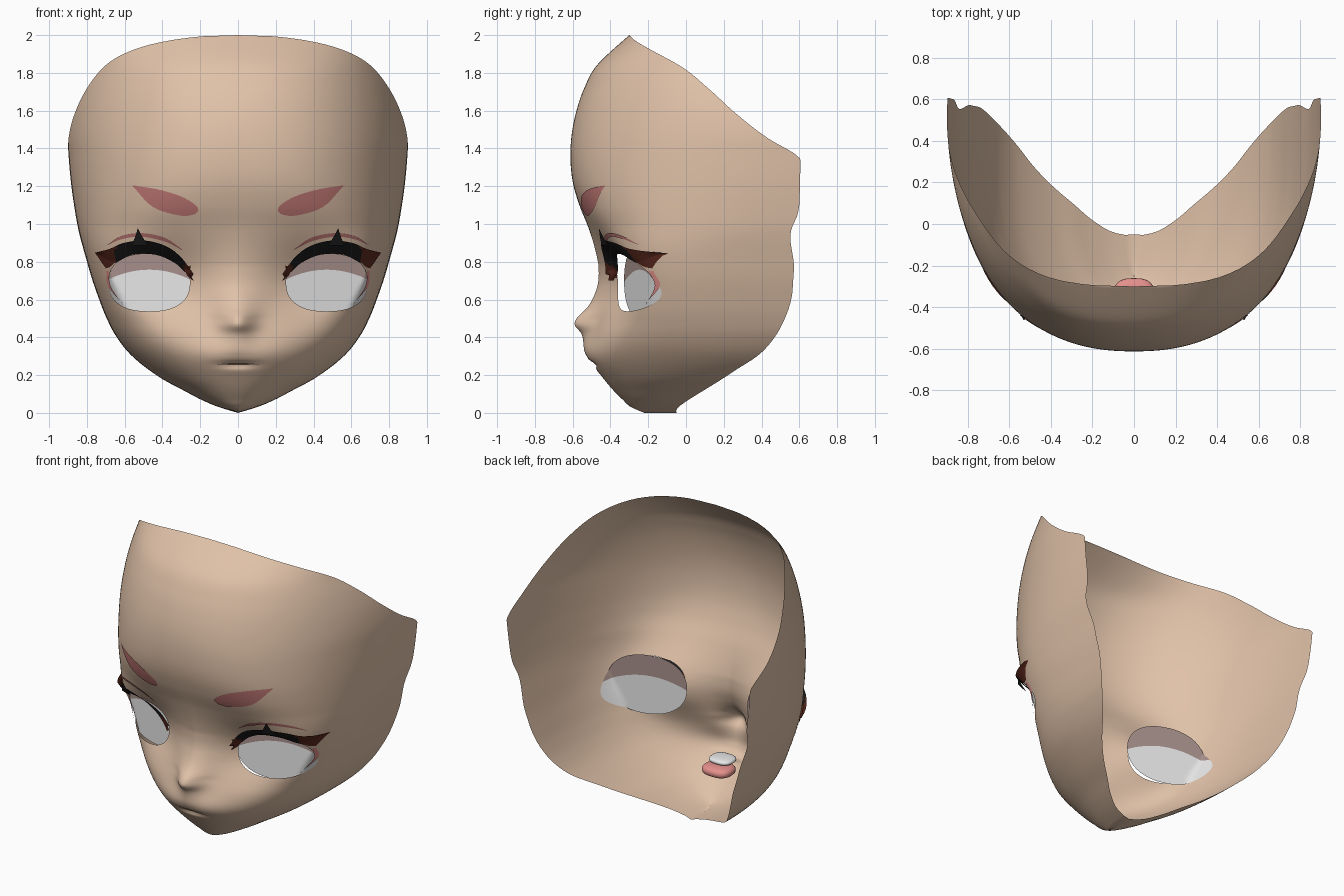
import bpy, bmesh, math

if "Cube" in bpy.data.objects:
    bpy.data.objects.remove(bpy.data.objects["Cube"])

# ---------- colours ----------
def mat(name, r, g, b):
    m = bpy.data.materials.new(name)
    m.diffuse_color = (r, g, b, 1)
    m.use_nodes = True
    m.node_tree.nodes["Principled BSDF"].inputs["Base Color"].default_value = m.diffuse_color
    return m

SKIN = mat("skin", .75, .54, .395)
BROW = mat("brow_rose", .53, .19, .18)
WHITE = mat("eye_white", .9, .9, .9)
SHADE = mat("eye_shade", .38, .275, .255)
BLACK = mat("lash_black", .012, .012, .012)
RED = mat("lash_dark_red", .11, .022, .013)
PINK = mat("mouth_pink", .78, .28, .26)
LINE = mat("lip_line", .2, .12, .085)

# ---------- head surface: height, centre front y, half width, section centre y ----------
FACE = [(0, -.22, 0, -.06), (.03, -.29, .1, -.04), (.07, -.335, .195, .015),
        (.12, -.385, .29, .095), (.17, -.425, .385, .175), (.23, -.46, .475, .265),
        (.3, -.485, .56, .37), (.41, -.495, .648, .465), (.5, -.485, .695, .51),
        (.62, -.468, .742, .548), (.7, -.465, .77, .558), (.82, -.478, .805, .572),
        (.97, -.515, .845, .587), (1.1, -.565, .868, .6), (1.2, -.595, .882, .603),
        (1.35, -.612, .896, .608), (1.45, -.608, .902, .615), (1.58, -.585, .892, .62),
        (1.716, -.54, .86, .61), (1.83, -.48, .82, .58), (1.93, -.38, .79, .51),
        (1.965, -.34, .775, .46), (2, -.30, .75, .40)]
# height and y of the open rim
RIM = [(0, .62), (.8, .565), (.97, .557), (1.05, .59), (1.1, .6), (1.34, .61), (1.36, .59),
       (1.45, .44), (1.58, .27), (1.716, .12), (1.83, -.02), (1.93, -.20), (1.965, -.26),
       (1.987, -.288), (2, -.30)]
# height and squareness of the section
ROUND = [(0, 2.1), (.2, 2.25), (.4, 2.8), (.62, 3.4), (.82, 3.4), (1.0, 2.9), (1.2, 2.5), (1.4, 2.3), (2, 2.3)]
NOSE = [(0, 0), (.3, .0), (.38, .03), (.42, .055), (.47, .105), (.5, .10), (.55, .06), (.65, .02), (.78, 0), (2, 0)]

def hermite(t, c, v):
    """smooth table lookup"""
    i = 0
    while i < len(t) - 2 and v > t[i + 1][0]:
        i += 1
    def seg(j):
        j = max(0, min(len(t) - 2, j))
        h = t[j + 1][0] - t[j][0]
        return h, (t[j + 1][c] - t[j][c]) / h
    (h0, s0), (h, s), (h2, s2) = seg(i - 1), seg(i), seg(i + 1)
    m0 = (s0 * h + s * h0) / (h + h0)
    m1 = (s * h2 + s2 * h) / (h + h2)
    u = (v - t[i][0]) / h
    return (t[i][c] * (2*u**3 - 3*u*u + 1) + m0 * h * (u**3 - 2*u*u + u)
            + t[i + 1][c] * (3*u*u - 2*u**3) + m1 * h * (u**3 - u*u))

cache = {}
def row(z):
    if z not in cache:
        yf, w, yc = (hermite(FACE, c, z) for c in (1, 2, 3))
        n = hermite(ROUND, 1, z)
        k = (yc - min(yc, hermite(RIM, 1, z))) / (yc - yf)
        xe = w * max(0, 1 - k**n) ** (1 / n)
        cache[z] = (yf, xe, max(w, 1e-5), yc, n, max(0, hermite(NOSE, 1, z)))
    return cache[z]

def bump(x, z, cx, cz, sx, sz):
    return math.exp(-.5 * (((x - cx) / sx)**2 + ((z - cz) / sz)**2))

def surf(x, z):
    x = abs(x)
    yf, xe, w, yc, n, nose = row(z)
    y = yc - (yc - yf) * max(0, 1 - min(1, x / w)**n) ** (1 / n)
    y += .13 * bump(x, z, .38, .68, .17, .17)                      # eye sockets
    y -= nose * math.exp(-.5 * (x / (.06 + .25 * max(0, z - .5)))**2)
    y -= .042 * bump(x, z, 0, .31, .16, .06)                       # muzzle
    y += .025 * bump(x, z, 0, .256, .07, .012)                     # lip crease
    return y

# ---------- helpers ----------
def finish(bm, name, mats):
    me = bpy.data.meshes.new(name)
    bm.to_mesh(me)
    bm.free()
    for m in mats:
        me.materials.append(m)
    for p in me.polygons:
        p.use_smooth = True
    ob = bpy.data.objects.new(name, me)
    bpy.context.collection.objects.link(ob)
    return ob

def grid(bm, rows):
    vs = [[bm.verts.new(p) for p in r] for r in rows]
    for a, b in zip(vs, vs[1:]):
        for j in range(len(a) - 1):
            bm.faces.new((a[j], a[j + 1], b[j + 1], b[j]))

def curve(pts, n=24):
    t = [(i, *p) for i, p in enumerate(pts)]
    us = [i * (len(pts) - 1) / n for i in range(n + 1)]
    return [(hermite(t, 1, u), hermite(t, 2, u)) for u in us]

def ribbon(name, top, low, lift_top, lift_low, mats, rule=None, sides=(1, -1), steps=6, base=surf):
    """sheet between two x,z curves, draped on the face and lifted forward"""
    bm = bmesh.new()
    for s in sides:
        rows = []
        for k in range(steps + 1):
            f = k / steps
            r = []
            for (xa, za), (xb, zb) in zip(top, low):
                x, z = xb + (xa - xb) * f, zb + (za - zb) * f
                r.append((s * x, base(x, z) - lift_low - (lift_top - lift_low) * f, z))
            rows.append(r if s > 0 else r[::-1])
        grid(bm, rows)
    bmesh.ops.remove_doubles(bm, verts=bm.verts, dist=1e-5)
    if rule:
        for f in bm.faces:
            f.material_index = rule(f.calc_center_median())
    return finish(bm, name, mats)

# ---------- head shell with eye openings ----------
EX, EZ, EA, EB, EP = .47, .69, .215, .152, 2.4
def eye_radius(x, z):
    return (abs((abs(x) - EX) / EA)**EP + abs((z - EZ) / EB)**EP) ** (1 / EP)

COLS = 64
rows = []
for z in [i / 80 for i in range(160)] + [1.994, 2.0]:
    xe = row(z)[1]
    xs = [xe * math.sin(j / COLS * math.pi / 2) for j in range(-COLS, COLS + 1)]
    r = [(x, surf(x, z), z) for x in xs]
    if z == 0:   # chin underside runs back along the centre line
        r = [(0, -.22 + .17 * abs(j / COLS), 0) for j in range(-COLS, COLS + 1)]
    rows.append(r)
bm = bmesh.new()
grid(bm, rows)
bmesh.ops.remove_doubles(bm, verts=bm.verts, dist=1e-5)
hole = []
for f in bm.faces:
    c = f.calc_center_median()
    if eye_radius(c.x, c.z) < 1:
        hole.append(f)
bmesh.ops.delete(bm, geom=hole, context='FACES')
for v in bm.verts:
    r = eye_radius(v.co.x, v.co.z)
    if v.is_boundary and .7 < r < 1.25:
        s = 1 if v.co.x > 0 else -1
        x, z = EX + (abs(v.co.x) - EX) / r, EZ + (v.co.z - EZ) / r
        v.co = (s * x, surf(x, z), z)
finish(bm, "head_shell", [SKIN])

# ---------- eyes: flatter dishes behind the openings, shaded above ----------
def dish(x, z):
    return max(surf(x, z) + .012, -.315 + .33 * (x - .26))

up, mid, low = [], [], []
for i in range(41):
    t = math.sin((i / 40 - .5) * math.pi)
    h = EB * 1.28 * max(0, 1 - abs(t)**2.2) ** (1 / 2.2)
    x = EX - .01 + EA * 1.11 * t
    m = .758 - 1.1 * (x - EX)**2
    up.append((x, EZ + .01 + h))
    low.append((x, EZ + .01 - h))
    mid.append((x, min(EZ + .01 + h, max(EZ + .01 - h, m))))
ribbon("eye_white", mid, low, 0, 0, [WHITE], base=dish)
ribbon("eye_upper_shade", up, mid, 0, 0, [SHADE], base=dish)

# ---------- lashes ----------
def lash_rule(c):
    return 1 if abs(c.x) > .65 or abs(c.x) < .285 else 0

ribbon("upper_lash",
       curve([(.235, .735), (.30, .822), (.38, .882), (.49, .912), (.605, .90), (.68, .868), (.757, .848)]),
       curve([(.25, .715), (.285, .75), (.34, .797), (.435, .837), (.56, .838), (.67, .79), (.755, .844)]),
       .05, .004, [BLACK, RED], lash_rule)
ribbon("lash_spike", curve([(.475, .885), (.505, .93), (.53, .976)], 8),
       curve([(.565, .885), (.545, .93), (.531, .976)], 8), .065, .065, [BLACK])
ribbon("outer_lash_tip", curve([(.63, .86), (.69, .85), (.755, .845)], 8),
       curve([(.64, .81), (.675, .775), (.70, .765)], 8), .02, .006, [RED])
ribbon("inner_lash_tip", curve([(.25, .78), (.255, .74), (.235, .70)], 8),
       curve([(.285, .77), (.27, .73), (.236, .70)], 8), .04, .015, [RED])
ribbon("lower_lash_line", curve([(.698, .75), (.687, .67), (.61, .577)]),
       curve([(.684, .75), (.674, .67), (.61, .573)]), .004, .004, [PINK])
ribbon("eyelid_crease", curve([(.295, .865), (.39, .928), (.515, .952), (.62, .935), (.69, .89)]),
       curve([(.295, .862), (.39, .908), (.515, .933), (.62, .918), (.69, .888)]), .008, .006, [BROW])

# ---------- eyebrows ----------
ribbon("eyebrow", curve([(.21, 1.07), (.225, 1.10), (.30, 1.145), (.42, 1.182), (.56, 1.205)]),
       curve([(.21, 1.07), (.235, 1.05), (.31, 1.045), (.45, 1.09), (.56, 1.203)]), .006, .006, [BROW])

# ---------- mouth: lip line, tongue pocket, teeth ----------
xs = [-.11 + .22 * i / 24 for i in range(25)]
ribbon("lip_line", [(x, .258 + .006 * (1 - (x / .11)**2)) for x in xs],
       [(x, .257 - .003 * (1 - (x / .11)**2)) for x in xs], .003, .003, [LINE], sides=(1,))

def blob(name, m, cy, cz, rx, ry, rz):
    """squared-off ellipsoid"""
    bm = bmesh.new()
    bmesh.ops.create_uvsphere(bm, u_segments=24, v_segments=12, radius=1)
    for v in bm.verts:
        x, y, z = (math.copysign(abs(c)**.75, c) for c in v.co)
        v.co = (x * rx, cy + y * ry, cz + z * rz)
    finish(bm, name, [m])

blob("tongue_pocket", PINK, -.345, .222, .1, .085, .035)
blob("teeth", WHITE, -.385, .275, .08, .07, .02)
